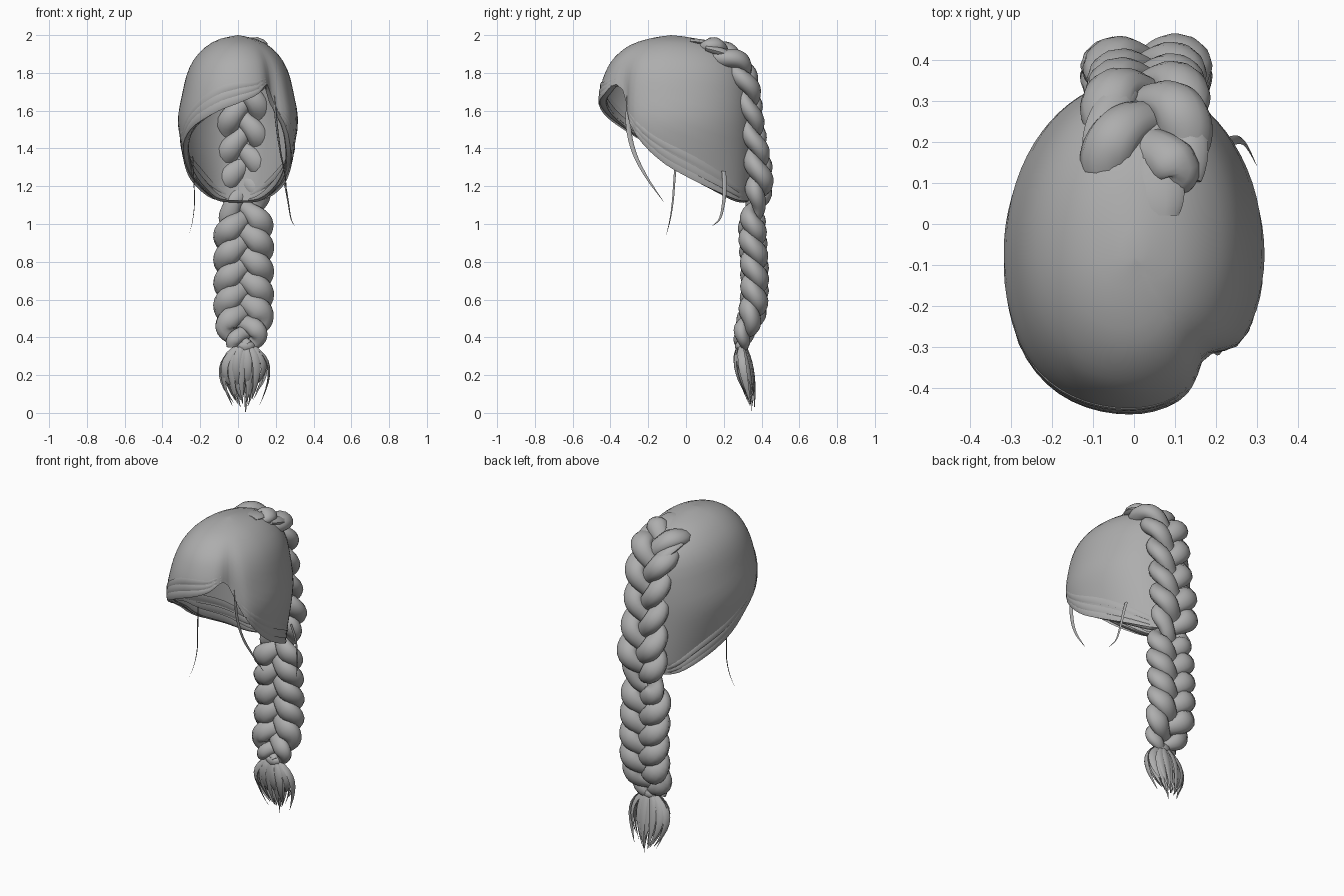
import bpy, bmesh, math, random
from mathutils import Vector

if "Cube" in bpy.data.objects:
    bpy.data.objects.remove(bpy.data.objects["Cube"])

random.seed(4)
hair = bpy.data.materials.new("grey_hair")
hair.diffuse_color = (0.42, 0.42, 0.42, 1)
hair.use_nodes = True
hair.node_tree.nodes["Principled BSDF"].inputs["Base Color"].default_value = hair.diffuse_color


def lerp(table, x):
    """Smooth interpolation through rows (key, value, ...)."""
    if x <= table[0][0]:
        return table[0][1:]
    for i in range(len(table) - 1):
        a, b = table[i], table[i + 1]
        if x <= b[0]:
            f = (x - a[0]) / (b[0] - a[0])
            p = table[max(i - 1, 0)]
            n = table[min(i + 2, len(table) - 1)]
            out = []
            for k in range(1, len(a)):
                m0 = (b[k] - p[k]) / (b[0] - p[0]) * (b[0] - a[0])
                m1 = (n[k] - a[k]) / (n[0] - a[0]) * (b[0] - a[0])
                out.append((2*f**3 - 3*f*f + 1) * a[k] + (f**3 - 2*f*f + f) * m0
                           + (3*f*f - 2*f**3) * b[k] + (f**3 - f*f) * m1)
            return tuple(out)
    return table[-1][1:]


def finish(bm, name, angle=60):
    me = bpy.data.meshes.new(name)
    bm.to_mesh(me)
    bm.free()
    ob = bpy.data.objects.new(name, me)
    bpy.context.collection.objects.link(ob)
    me.materials.append(hair)
    bpy.ops.object.select_all(action='DESELECT')
    ob.select_set(True)
    bpy.context.view_layer.objects.active = ob
    bpy.ops.object.shade_smooth_by_angle(angle=math.radians(angle))
    return ob


def sweep(bm, pts, radii, normals, flat=1.0, sides=10):
    """Closed tube with an elliptical section, flattened along the normals."""
    rings = []
    for i, p in enumerate(pts):
        d = (pts[min(i + 1, len(pts) - 1)] - pts[max(i - 1, 0)]).normalized()
        u = d.cross(normals[i]).normalized()
        v = u.cross(d)
        rings.append([bm.verts.new(p + radii[i] * (u * math.cos(a) + v * flat * math.sin(a)))
                      for a in (math.tau * k / sides for k in range(sides))])
    for a, b in zip(rings, rings[1:]):
        for k in range(sides):
            j = (k + 1) % sides
            bm.faces.new((a[k], a[j], b[j], b[k]))
    bm.faces.new(rings[0][::-1])
    bm.faces.new(rings[-1])
    bmesh.ops.recalc_face_normals(bm, faces=bm.faces)


# Head sections: minus z, half width, front depth, back depth
SECTION = [(-2.0, 0, 0, 0), (-1.985, .08, .10, .13), (-1.95, .155, .21, .25),
           (-1.88, .227, .30, .35), (-1.8, .268, .348, .40), (-1.7, .293, .377, .42),
           (-1.55, .318, .38, .43), (-1.4, .297, .36, .43), (-1.25, .265, .34, .425),
           (-1.1, .24, .32, .41)]
# Lower edge of the hair: angle from the front, height
RIM = [(-180, 1.12), (-150, 1.135), (-125, 1.205), (-100, 1.29), (-80, 1.39), (-62, 1.46),
       (-45, 1.53), (-20, 1.61), (0, 1.65), (20, 1.69), (34, 1.74), (41, 1.70), (48, 1.60),
       (60, 1.48), (75, 1.38), (100, 1.27), (125, 1.185), (150, 1.13), (180, 1.12)]


def shell(deg, z, off=0.0):
    w, f, b = lerp(SECTION, -z)
    t = math.radians(deg)
    dent = 1 - .13 * math.exp(-((deg - 43) / 9) ** 2) * min(1, max(0, (1.95 - z) / .25))
    s = dent + off / .35
    if -90 < deg < 0:  # fuller cheek on the swept side
        s += .045 * math.sin(2 * t) ** 2 * min(1, max(0, (1.95 - z) / .3))
    depth = f if math.cos(t) > 0 else b
    return Vector((w * math.sin(t) * s, -.08 - depth * math.cos(t) * s, z))


# Hair cap, swept to the side at the parting, rim turned slightly inward
bm = bmesh.new()
ROWS = 16
top = bm.verts.new((0, -.08, 2.0))
cols = []
for k in range(72):
    deg = -180 + 5 * k
    zr = lerp(RIM, deg)[0]
    col = [bm.verts.new(shell(deg, 2 - (2 - zr) * (1 - math.cos(r / ROWS * math.pi / 2)) ** .9))
           for r in range(1, ROWS + 1)]
    col.append(bm.verts.new(shell(deg, zr - .008, -.022)))
    col.append(bm.verts.new(shell(deg, zr + .004, -.04)))
    cols.append(col)
for k in range(72):
    a, b = cols[k], cols[(k + 1) % 72]
    bm.faces.new((top, a[0], b[0]))
    for r in range(ROWS + 1):
        bm.faces.new((a[r], a[r + 1], b[r + 1], b[r]))
bmesh.ops.recalc_face_normals(bm, faces=bm.faces)
finish(bm, "hair_cap")

# Thin locks lying along the fringe and both lower edges, some tucked inside
bm = bmesh.new()
for start, end, lifts in ((33, -75, (.012, .05, .09)), (-60, -165, (.012, .05, .10)),
                          (48, 165, (.012, .05, .10))):
    for lift, off in [(v, -.001) for v in lifts] + [(.02, -.035)]:
        pts, nor, rad = [], [], []
        for i in range(19):
            f = i / 18
            deg = start + (end - start) * f
            p = shell(deg, lerp(RIM, deg)[0] + lift * (.35 + .65 * math.sin(math.pi * f)), off)
            pts.append(p)
            nor.append(Vector((p.x, p.y + .08, 0)).normalized())
            rad.append(.004 + .02 * math.sin(math.pi * f))
        sweep(bm, pts, rad, nor, .22, 6)
finish(bm, "edge_locks")

# Braid centre line: step, y, z, turns of the plait
PATH = [(0, .08, 1.93, 0), (1, .17, 1.905, .2), (2, .265, 1.845, .44), (3, .32, 1.73, .72),
        (4, .352, 1.5, 1.2), (5, .382, 1.3, 1.62), (6, .385, 1.17, 1.92), (7, .352, 1.03, 2.25),
        (8, .355, .9, 2.6), (9, .363, .73, 3.05), (10, .355, .55, 3.55), (11, .31, .43, 3.9),
        (12, .292, .355, 4.15)]
# Three interlaced strands
N = 170
for s in range(3):
    pts, rad, nor = [], [], []
    for i in range(N + 1):
        g = 12 * i / N
        y, z, turns = lerp(PATH, g)
        y1, z1, _ = lerp(PATH, min(g + .05, 12))
        y0, z0, _ = lerp(PATH, max(g - .05, 0))
        n = Vector((0, z0 - z1, y1 - y0)).normalized()
        ph = math.tau * (turns + s / 3)
        ends = min(1, .45 + g * .8, .5 + (12 - g) * .27)
        waist = 1 - .28 * math.exp(-((z - 1.09) / .06) ** 2)
        waist *= 1 - .1 * math.exp(-((z - 1.55) / .2) ** 4)
        pts.append(Vector((.03 + .094 * min(1, ends * 1.2) * waist * math.cos(ph), y, z))
                   + n * .03 * ends * waist * math.sin(2 * ph))
        rad.append(.064 * ends * waist * (.78 + .28 * abs(math.cos(ph))))
        nor.append(n)
    bm = bmesh.new()
    sweep(bm, pts, rad, nor, .75, 12)
    finish(bm, "braid_strand_%d" % (s + 1))

# Rounded locks where the braid starts on the crown
bm = bmesh.new()
Z = Vector((0, 0, 1))
for a, b, c, r, flat in (((.06, .02, 1.968), (.06, .07, 1.965), (.05, .16, 1.945), .065, .28),
                         ((-.07, .12, 1.92), (-.10, .22, 1.92), (-.02, .33, 1.82), .05, .5),
                         ((.12, .11, 1.93), (.14, .21, 1.91), (.07, .32, 1.83), .06, .45)):
    a, b, c = Vector(a), Vector(b), Vector(c)
    ts = [i / 10 for i in range(11)]
    sweep(bm, [a*(1-t)**2 + b*2*t*(1-t) + c*t*t for t in ts],
          [r * (.75 + .25 * math.sin(math.pi * t)) for t in ts], [Z] * 11, flat)
finish(bm, "crown_locks")

# Tie at the end of the braid
bm = bmesh.new()
ring = [Vector((.04, .295, z)) for z in (.375, .362, .345, .332)]
sweep(bm, ring, [.04, .05, .05, .04], [Vector((0, 1, 0))] * 4, .7, 12)
finish(bm, "braid_tie")

# Loose tuft below the tie
bm = bmesh.new()
for i in range(36):
    a = i * 2.4
    k = math.sqrt((i + .5) / 36)
    cx, cy = math.cos(a) * k, math.sin(a) * k
    tip = 0.0 if i == 3 else random.uniform(.03, .16)
    sx = random.uniform(.35, .8)
    A = Vector((.04 + .03 * cx, .295 + .02 * cy, .36))
    B = Vector((.03 + .18 * cx, .29 + .065 * cy, .29 + random.uniform(-.02, .02)))
    C = Vector((.025 + .15 * cx, .315 + .06 * cy, .17))
    D = Vector((.03 + .11 * cx * sx, .345 + .02 * cy, tip))
    ts = [j / 9 for j in range(10)]
    pts = [A*(1-t)**3 + B*3*t*(1-t)**2 + C*3*t*t*(1-t) + D*t**3 for t in ts]
    out = Vector((cx * .4, cy, .05)).normalized()
    sweep(bm, pts, [.007 + .017 * math.sin(math.pi * t ** .8) - .006 * t for t in ts],
          [out] * 10, .3, 6)
finish(bm, "braid_tuft")

# Loose wisps around the face and neck
WISPS = {
    "left_wisp": ([(-.24, -.05, 1.36), (-.235, -.06, 1.25), (-.23, -.07, 1.12),
                   (-.24, -.085, 1.02), (-.26, -.105, .94)], .006),
    "front_wisp": ([(.19, -.30, 1.68), (.205, -.305, 1.52), (.225, -.275, 1.38),
                    (.25, -.21, 1.25), (.26, -.12, 1.12)], .014),
    "neck_wisp": ([(.225, .20, 1.28), (.25, .205, 1.2), (.265, .20, 1.12),
                   (.28, .18, 1.03), (.30, .14, .99)], .011),
}
for name, (ctrl, r) in WISPS.items():
    rows = [(i, *p) for i, p in enumerate(ctrl)]
    pts = [Vector(lerp(rows, i / 4)) for i in range(17)]
    bm = bmesh.new()
    sweep(bm, pts, [r * (1.05 - (i / 16) ** 2) for i in range(17)],
          [Vector((1, .2, 0)).normalized()] * 17, .4, 6)
    finish(bm, name)
